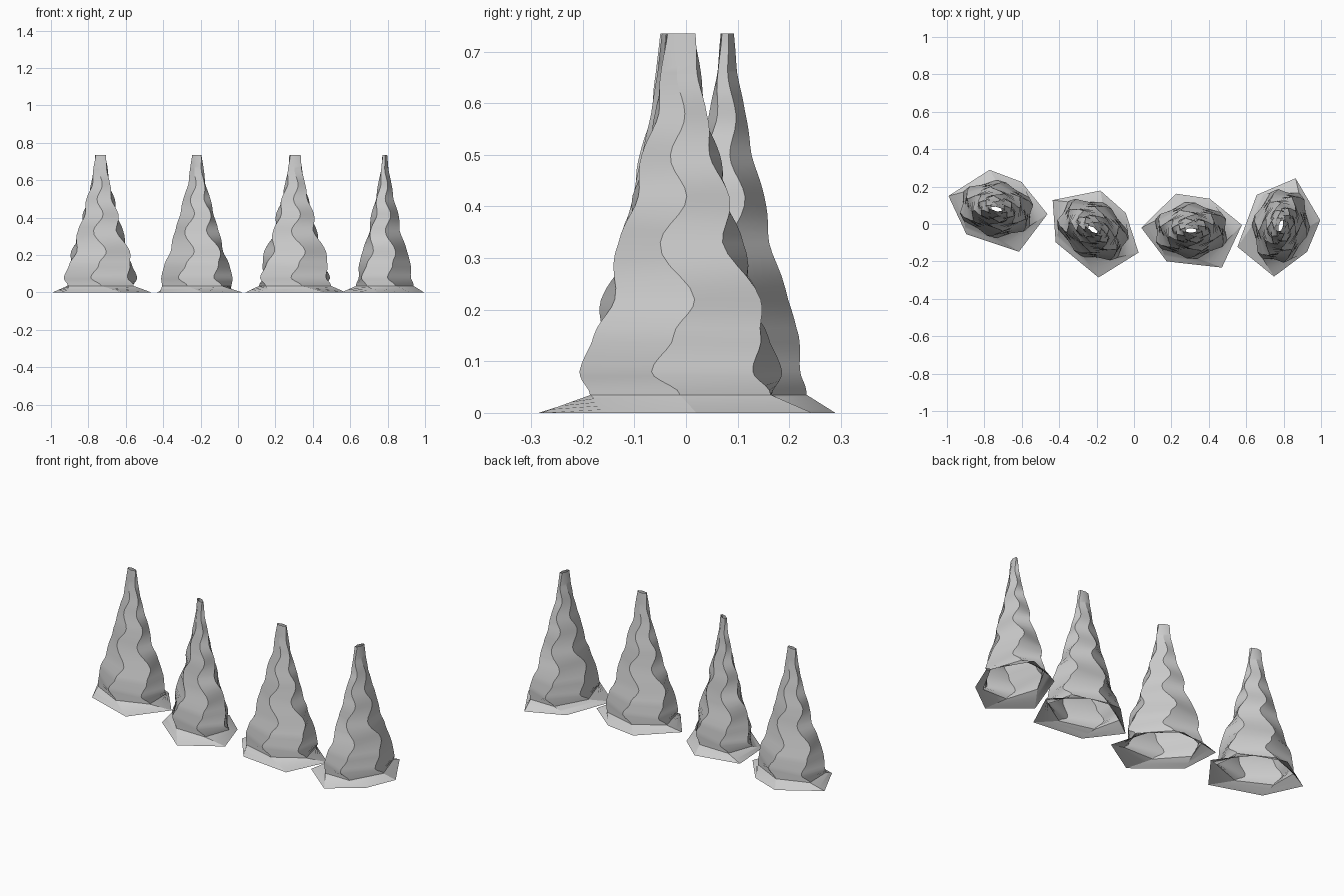
import bpy, bmesh, math

if "Cube" in bpy.data.objects:
    bpy.data.objects.remove(bpy.data.objects["Cube"])

grey = bpy.data.materials.new("stone_grey")
grey.use_nodes = True
colour = (0.6, 0.6, 0.6, 1)
grey.diffuse_color = colour
grey.node_tree.nodes["Principled BSDF"].inputs["Base Color"].default_value = colour

# Flared six-pointed foot outline
FOOT = [(.272, .03), (.10, .17), (-.08, .197), (-.266, .015), (-.13, -.165), (.165, -.198)]

# Body stations: height, half length, half depth, twist in degrees
STATIONS = [(.035, .205, .152, -20), (.08, .205, .15, -36), (.15, .19, .138, -24),
            (.22, .168, .115, -11), (.33, .125, .088, -39), (.42, .104, .07, -14),
            (.50, .08, .05, -36), (.58, .055, .034, -13), (.66, .042, .02, -34),
            (.735, .032, .012, -20)]
STEPS = 5


def body_ring(length, depth, twist):
    angles = [math.radians(60 * k + twist) for k in range(6)]
    return [(length * math.cos(a), depth * math.sin(a)) for a in angles]


def wavy_rings():
    """Six-sided rings from the foot to the open tip, the twist swaying to and fro."""
    rings = [(0, FOOT)]
    first = body_ring(*STATIONS[0][1:])
    for i in range(1, STEPS):
        t = i / STEPS
        rings.append((STATIONS[0][0] * t,
                      [tuple(p + (q - p) * t for p, q in zip(a, b)) for a, b in zip(FOOT, first)]))
    for low, high in zip(STATIONS, STATIONS[1:]):
        for i in range(STEPS):
            t = i / STEPS
            ease = (1 - math.cos(math.pi * t)) / 2
            z, length, depth = [p + (q - p) * t for p, q in zip(low[:3], high[:3])]
            rings.append((z, body_ring(length, depth, low[3] + (high[3] - low[3]) * ease)))
    rings.append((STATIONS[-1][0], body_ring(*STATIONS[-1][1:])))
    return rings


# One open, twisted cone shell shared by all four spires
bm = bmesh.new()
rows = [[bm.verts.new((x, y, z)) for x, y in pts] for z, pts in wavy_rings()]
for low, high in zip(rows, rows[1:]):
    for k in range(6):
        n = (k + 1) % 6
        bm.faces.new((low[k], low[n], high[n], high[k]))
mesh = bpy.data.meshes.new("twisted_spire")
bm.to_mesh(mesh)
bm.free()
mesh.materials.append(grey)

# Row of spires, each turned differently
PLACES = [("right_outer_spire", -.735, .08, -12), ("right_inner_spire", -.22, -.03, -33),
          ("left_inner_spire", .305, -.035, 0), ("left_outer_spire", .785, -.01, -104)]
for name, x, y, turn in PLACES:
    spire = bpy.data.objects.new(name, mesh)
    spire.location = (x, y, 0)
    spire.rotation_euler.z = math.radians(turn)
    bpy.context.collection.objects.link(spire)

# Smooth sides with crisp corner edges
bpy.ops.object.select_all(action='DESELECT')
spire.select_set(True)
bpy.context.view_layer.objects.active = spire
bpy.ops.object.shade_smooth_by_angle(angle=math.radians(30))
